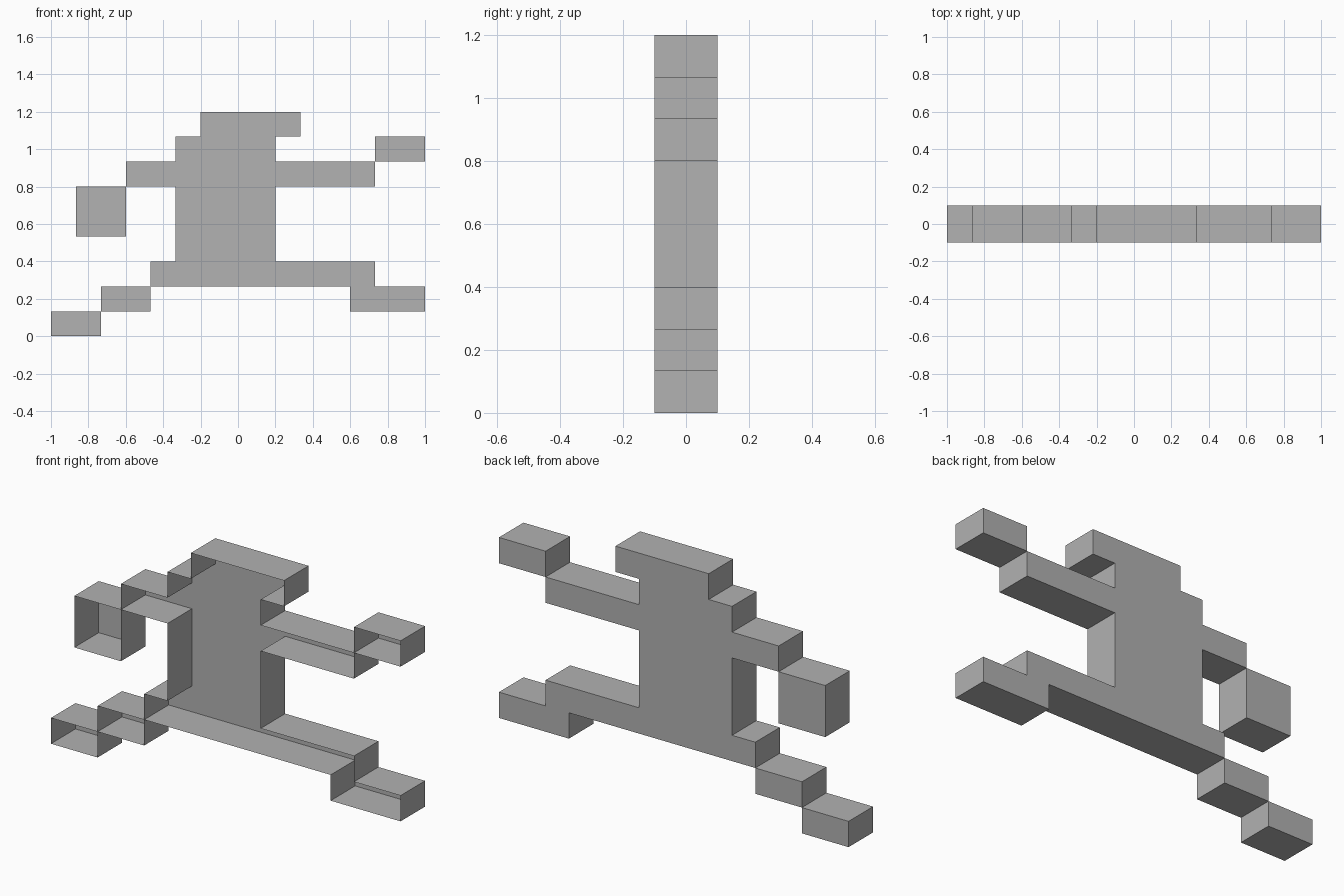
import bpy
import bmesh

cube = bpy.data.objects.get("Cube")
if cube:
    bpy.data.objects.remove(cube, do_unlink=True)

PIXEL = 2 / 15      # size of one square of the blocky figure
HALF_DEPTH = 0.1

# One flat grey
grey = bpy.data.materials.new("plain grey")
grey.use_nodes = True
colour = (0.445, 0.445, 0.445, 1)
grey.diffuse_color = colour
grey.node_tree.nodes["Principled BSDF"].inputs["Base Color"].default_value = colour

# Parts as pixel rectangles: first column, first row, end column, end row
PARTS = {
    "head": (6, 8, 10, 9),
    "torso": (5, 2, 9, 8),
    "right_arm": (3, 6, 5, 7),
    "right_hand": (1, 4, 3, 6),
    "left_arm": (9, 6, 13, 7),
    "left_hand": (13, 7, 15, 8),
    "right_thigh": (4, 2, 5, 3),
    "right_shin": (2, 1, 4, 2),
    "right_foot": (0, 0, 2, 1),
    "left_leg": (9, 2, 13, 3),
    "left_foot": (12, 1, 15, 2),
}


def cells(rect):
    c0, r0, c1, r1 = rect
    return [(c, r) for c in range(c0, c1) for r in range(r0, r1)]


filled = {cell for rect in PARTS.values() for cell in cells(rect)}


def point(column, row, y):
    return (column * PIXEL - 1, y, row * PIXEL)


def build_part(name, rect):
    """Back plate plus rim walls along the figure's outline; the front is open."""
    bm = bmesh.new()

    def face(points):
        bm.faces.new([bm.verts.new(p) for p in points])

    for c, r in cells(rect):
        corners = [(c, r), (c + 1, r), (c + 1, r + 1), (c, r + 1)]
        neighbours = [(c, r - 1), (c + 1, r), (c, r + 1), (c - 1, r)]
        # Back plate
        face([point(*k, HALF_DEPTH) for k in reversed(corners)])
        # Walls where the figure ends
        for i, neighbour in enumerate(neighbours):
            if neighbour not in filled:
                a, b = corners[i], corners[(i + 1) % 4]
                face([point(*b, -HALF_DEPTH), point(*a, -HALF_DEPTH),
                      point(*a, HALF_DEPTH), point(*b, HALF_DEPTH)])

    # Weld the squares and merge coplanar ones into large flat faces
    bmesh.ops.remove_doubles(bm, verts=bm.verts[:], dist=0.0001)
    bmesh.ops.dissolve_limit(bm, angle_limit=0.01, verts=bm.verts[:], edges=bm.edges[:])
    mesh = bpy.data.meshes.new(name)
    bm.to_mesh(mesh)
    bm.free()
    mesh.materials.append(grey)
    bpy.context.collection.objects.link(bpy.data.objects.new(name, mesh))


for part_name, part_rect in PARTS.items():
    build_part(part_name, part_rect)
